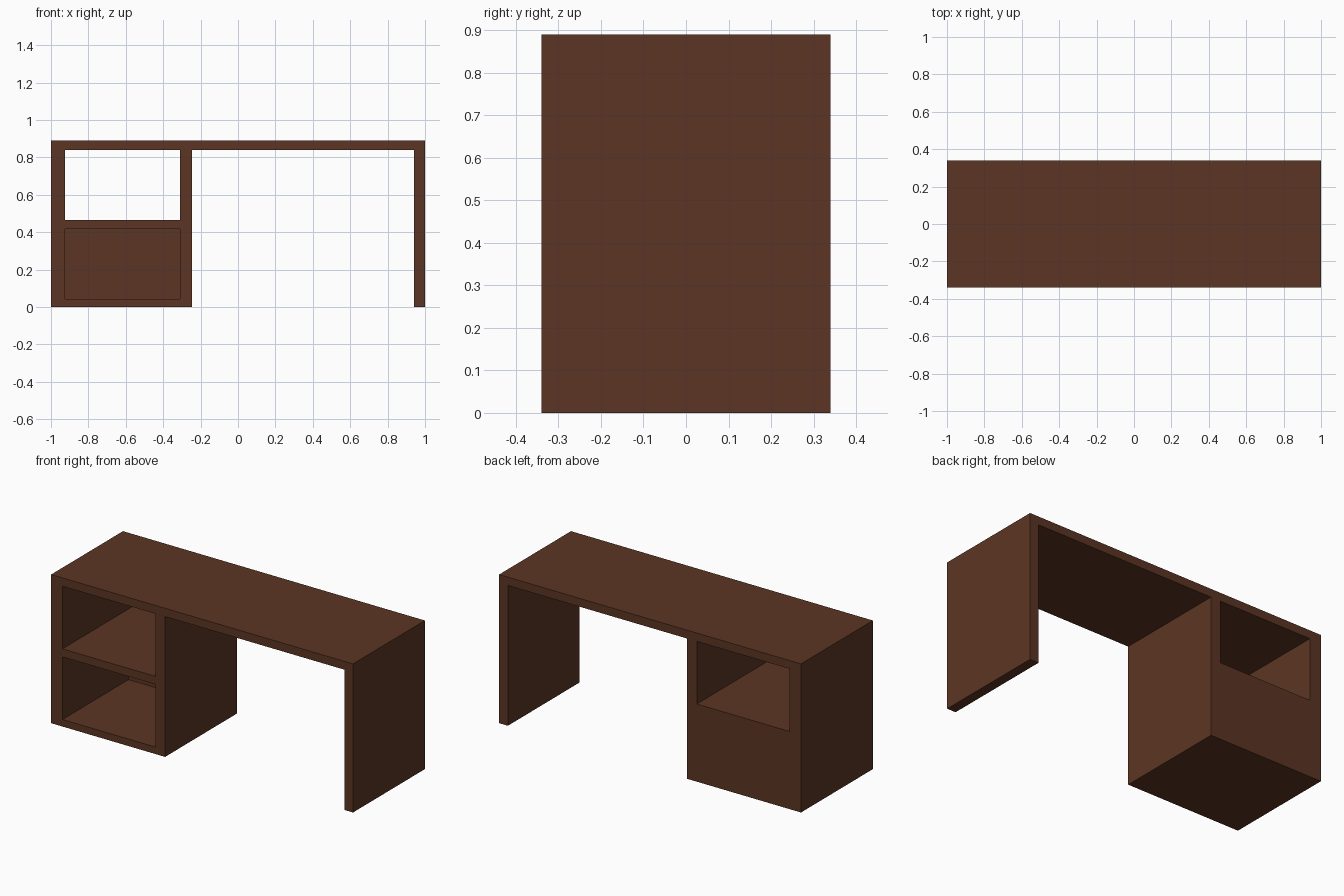
import bpy

if "Cube" in bpy.data.objects:
    bpy.data.objects.remove(bpy.data.objects["Cube"])

wood = bpy.data.materials.new("dark brown wood")
wood.diffuse_color = (0.105, 0.036, 0.017, 1)
wood.use_nodes = True
wood.node_tree.nodes["Principled BSDF"].inputs["Base Color"].default_value = wood.diffuse_color

D = 0.34            # half depth
H, TOP = 0.89, 0.84  # overall height, underside of desktop


def board(name, x, y, z):
    """Flat board spanning the given (min, max) ranges."""
    spans = (x, y, z)
    bpy.ops.mesh.primitive_cube_add(size=1)
    ob = bpy.context.object
    ob.name = ob.data.name = name
    for v in ob.data.vertices:
        v.co = [lo if c < 0 else hi for c, (lo, hi) in zip(v.co, spans)]
    ob.data.materials.append(wood)
    return ob


full = (-D, D)
inner = (-0.925, -0.31)  # cabinet opening between its side panels

# Desktop
board("desktop", (-1, 1), full, (TOP, H))

# Upright panels
board("cabinet_left_side", (-1, inner[0]), full, (0, TOP))
board("cabinet_right_side", (inner[1], -0.245), full, (0, TOP))
board("right_leg", (0.942, 1), full, (0, TOP))

# Cabinet floor, shelf and lower back panel (upper bay is open through)
board("cabinet_floor", inner, full, (0, 0.042))
board("cabinet_shelf", inner, full, (0.417, 0.465))
board("cabinet_back", inner, (D - 0.055, D), (0.042, 0.417))
